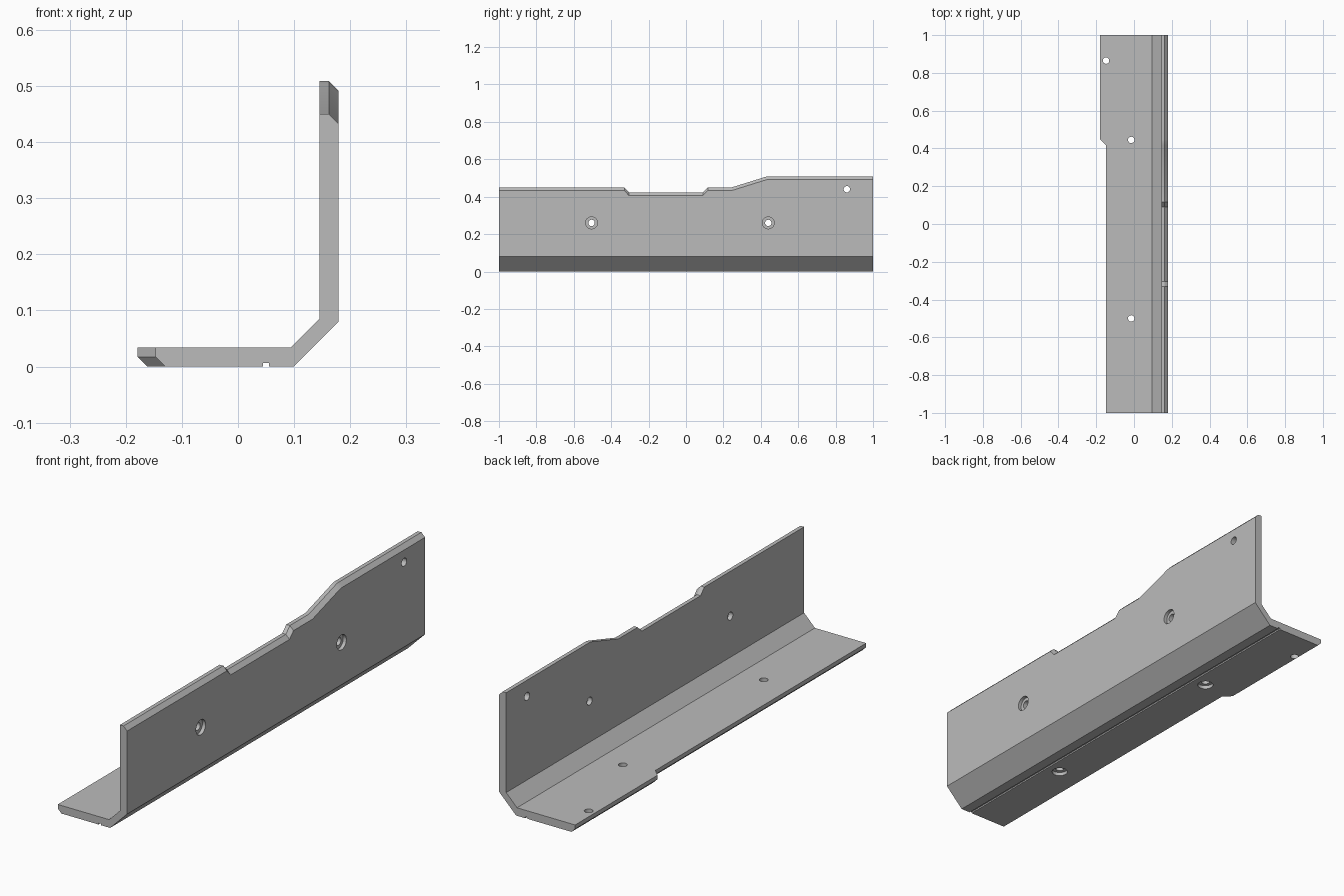
import bpy, bmesh
from mathutils import Matrix, Vector

cube = bpy.data.objects.get("Cube")
if cube:
    bpy.data.objects.remove(cube, do_unlink=True)

HALF_X, THICK, CHAMFER = 0.179, 0.034, 0.017

grey = bpy.data.materials.new("plain_grey")
grey.use_nodes = True
colour = (0.5, 0.5, 0.5, 1)
grey.diffuse_color = colour
grey.node_tree.nodes["Principled BSDF"].inputs["Base Color"].default_value = colour


def make_object(name, bm):
    bmesh.ops.recalc_face_normals(bm, faces=bm.faces)
    mesh = bpy.data.meshes.new(name)
    bm.to_mesh(mesh)
    bm.free()
    mesh.materials.append(grey)
    obj = bpy.data.objects.new(name, mesh)
    bpy.context.collection.objects.link(obj)
    return obj


def section(y, top, left):
    """Bent sheet cross-section with chamfered outer edges."""
    inner = HALF_X - THICK
    points = [(left + CHAMFER, 0), (0.099, 0), (HALF_X, 0.08),
              (HALF_X, top - CHAMFER), (HALF_X - CHAMFER, top), (inner, top),
              (inner, 0.085), (0.094, THICK), (left, THICK), (left, CHAMFER)]
    return [(x, y, z) for x, z in points]


def add_cylinder(bm, centre, axis, radius, depth):
    turn = Vector((0, 0, 1)).rotation_difference(Vector(axis)).to_matrix().to_4x4()
    bmesh.ops.create_cone(bm, cap_ends=True, segments=24, radius1=radius,
                          radius2=radius, depth=depth,
                          matrix=Matrix.Translation(centre) @ turn)


# Angle bracket: stations along y with wall height and flange edge
wide, narrow = -HALF_X, -0.147
stations = [(-1, 0.45, narrow), (-0.33, 0.45, narrow), (-0.305, 0.423, narrow),
            (0.09, 0.423, narrow), (0.117, 0.45, narrow), (0.245, 0.45, narrow),
            (0.415, 0.503, narrow), (0.435, 0.509, narrow - 0.02),
            (0.447, 0.509, wide), (1, 0.509, wide)]
bm = bmesh.new()
loops = [[bm.verts.new(p) for p in section(*s)] for s in stations]
for a, b in zip(loops, loops[1:]):
    for i in range(len(a)):
        j = (i + 1) % len(a)
        bm.faces.new((a[i], a[j], b[j], b[i]))
bm.faces.new(loops[0])
bm.faces.new(reversed(loops[-1]))
bmesh.ops.dissolve_limit(bm, angle_limit=0.002, verts=bm.verts, edges=bm.edges)
bracket = make_object("angle_bracket", bm)

# Screw holes: (position along y, position across, has counterbore)
wall_holes = [(-0.505, 0.26, True), (0.44, 0.26, True), (0.86, 0.44, False)]
flange_holes = [(-0.5, -0.015, True), (0.445, -0.015, True), (0.865, -0.148, False)]
holes, bores = bmesh.new(), bmesh.new()
for y, z, bored in wall_holes:
    add_cylinder(holes, (HALF_X - THICK / 2, y, z), (1, 0, 0), 0.017, 0.1)
    if bored:
        add_cylinder(bores, (HALF_X, y, z), (1, 0, 0), 0.032, 0.03)
for y, x, bored in flange_holes:
    add_cylinder(holes, (x, y, THICK / 2), (0, 0, 1), 0.017, 0.1)
    if bored:
        add_cylinder(bores, (x, y, 0), (0, 0, 1), 0.032, 0.03)

# Shallow groove along the underside
bmesh.ops.create_cube(bores, size=1, matrix=Matrix.Translation((0.05, 0, 0))
                      @ Matrix.Diagonal((0.011, 2.2, 0.012, 1)))

# Cut everything out of the bracket
bpy.context.view_layer.objects.active = bracket
for name, cutter_bm in (("hole_cutter", holes), ("counterbore_cutter", bores)):
    cutter = make_object(name, cutter_bm)
    cutter.hide_render = True
    mod = bracket.modifiers.new(name, 'BOOLEAN')
    mod.operation, mod.solver, mod.object = 'DIFFERENCE', 'EXACT', cutter
    bpy.ops.object.modifier_apply(modifier=mod.name)
    bpy.data.objects.remove(cutter, do_unlink=True)

bracket.select_set(True)
bpy.ops.object.shade_smooth_by_angle()
